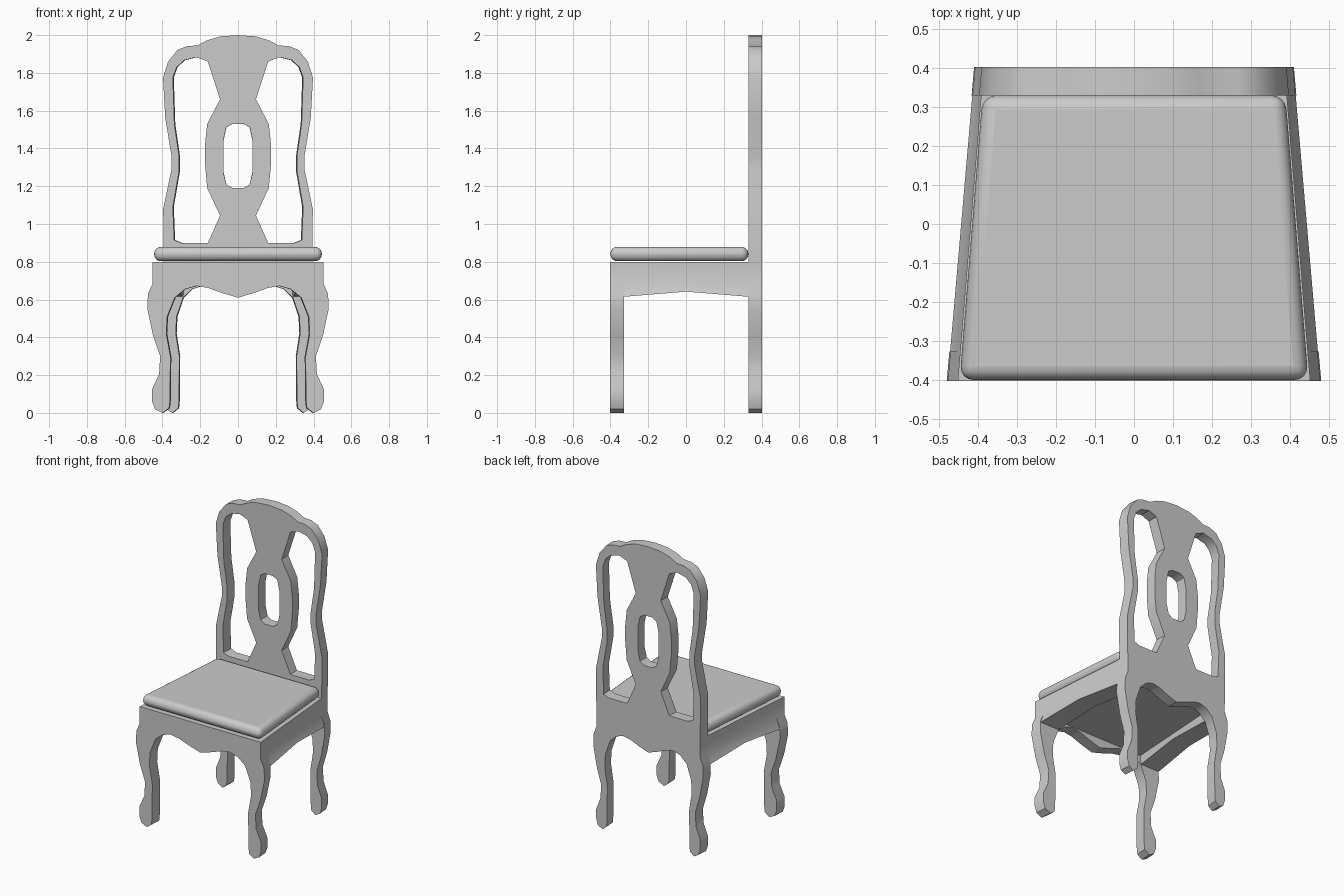
import bpy, bmesh, math

if "Cube" in bpy.data.objects:
    bpy.data.objects.remove(bpy.data.objects["Cube"])

Y0, Y1 = -0.403, 0.403          # front and back of the chair
YF, YB = -0.327, 0.33           # inner faces of front and back frames


def taper(y):
    # plan narrows from front to back
    return 1 - 0.146 * (y - Y0) / (Y1 - Y0)


def mirrored(half):
    # close a right-hand half outline into a symmetric loop
    return half + [(-x, z) for x, z in reversed(half) if x > 0]


def add_object(name, mesh):
    ob = bpy.data.objects.new(name, mesh)
    bpy.context.collection.objects.link(ob)
    bpy.ops.object.select_all(action='DESELECT')
    ob.select_set(True)
    bpy.context.view_layer.objects.active = ob
    bpy.ops.object.shade_smooth_by_angle(angle=math.radians(30))
    return ob


def cut_panel(name, loops, y0, y1, ref):
    # flat fretwork panel: first loop is the outline, others are holes
    cu = bpy.data.curves.new(name + "_outline", 'CURVE')
    cu.dimensions, cu.fill_mode = '2D', 'BOTH'
    cu.extrude = (y1 - y0) / 2
    for loop in loops:
        sp = cu.splines.new('POLY')
        sp.points.add(len(loop) - 1)
        for p, (x, z) in zip(sp.points, loop):
            p.co = (x, z, 0, 1)
        sp.use_cyclic_u = True
    tmp = bpy.data.objects.new("temp_outline", cu)
    bpy.context.collection.objects.link(tmp)
    dg = bpy.context.evaluated_depsgraph_get()
    me = bpy.data.meshes.new_from_object(tmp.evaluated_get(dg))
    bpy.data.objects.remove(tmp)
    bm = bmesh.new()
    bm.from_mesh(me)
    bmesh.ops.remove_doubles(bm, verts=bm.verts, dist=1e-4)
    for v in bm.verts:
        x, z, d = v.co
        y = (y0 + y1) / 2 - d
        v.co = (x * taper(y) / taper(ref), y, z)
    bmesh.ops.recalc_face_normals(bm, faces=bm.faces)
    bm.to_mesh(me)
    bm.free()
    return add_object(name, me)


def loft(name, sections):
    # skin a list of matching cross-sections and cap the ends
    bm = bmesh.new()
    rings = [[bm.verts.new(c) for c in s] for s in sections]
    n = len(rings[0])
    for a, b in zip(rings, rings[1:]):
        for i in range(n):
            bm.faces.new((a[i], a[(i + 1) % n], b[(i + 1) % n], b[i]))
    bm.faces.new(rings[0])
    bm.faces.new(rings[-1])
    bmesh.ops.recalc_face_normals(bm, faces=bm.faces)
    me = bpy.data.meshes.new(name)
    bm.to_mesh(me)
    bm.free()
    return add_object(name, me)


# cabriole leg and scalloped apron, shared by front and back
leg = [(.452, .685), (.477, .63), (.48, .55), (.45, .41), (.412, .30),
       (.418, .205), (.455, .125), (.455, .06), (.44, .02), (.40, 0),
       (.365, .025), (.36, .07), (.358, .30), (.38, .42), (.375, .51),
       (.335, .61), (.28, .655), (.22, .672), (.16, .662), (.085, .635), (0, .61)]

# front legs and apron
cut_panel("front_legs_and_apron", [mirrored([(.452, .80)] + leg)], Y0, YF, Y0)

# back legs, stiles, crest and pierced splat
k = taper(YB)
crest = [(0, 2.0), (.095, 1.993), (.165, 1.972), (.215, 1.945), (.27, 1.942),
         (.32, 1.922), (.37, 1.86), (.397, 1.775), (.385, 1.56), (.352, 1.36),
         (.352, 1.29), (.396, 1.08), (.394, .80)]
back = crest + [(x * k, z) for x, z in leg]
window = [(.345, 1.775), (.325, 1.83), (.285, 1.867), (.22, 1.883), (.16, 1.86),
          (.095, 1.66), (.163, 1.53), (.175, 1.42), (.175, 1.32), (.163, 1.19),
          (.095, 1.045), (.16, .90), (.30, .90), (.338, .915), (.345, 1.09),
          (.312, 1.28), (.312, 1.36), (.337, 1.53)]
hole = mirrored([(.03, 1.53), (.062, 1.512), (.078, 1.44),
                 (.078, 1.275), (.062, 1.21), (.03, 1.19)])
cut_panel("back_frame", [mirrored(back), window,
                         [(-x, z) for x, z in window], hole], YB, Y1, YB)

# seat base: solid block whose sides follow the leg's outer curve
loft("seat_base", [[(x * taper(y), y, z) for x, z in
                    mirrored([(.452, .80), (.452, .685), (.478, b),
                              (.335, b), (.33, .675)])]
                   for y, b in ((YF, .615), (0, .642), (YB, .615))])

# padded seat with rounded edges
seat = loft("seat_cushion", [[(-w, y, z), (w, y, z), (w, y, z + .076), (-w, y, z + .076)]
                             for y, w, z in ((-.40, .447, .803), (.33, .388, .803))])
bev = seat.modifiers.new("rounding", 'BEVEL')
bev.width, bev.segments, bev.limit_method = .036, 4, 'NONE'
